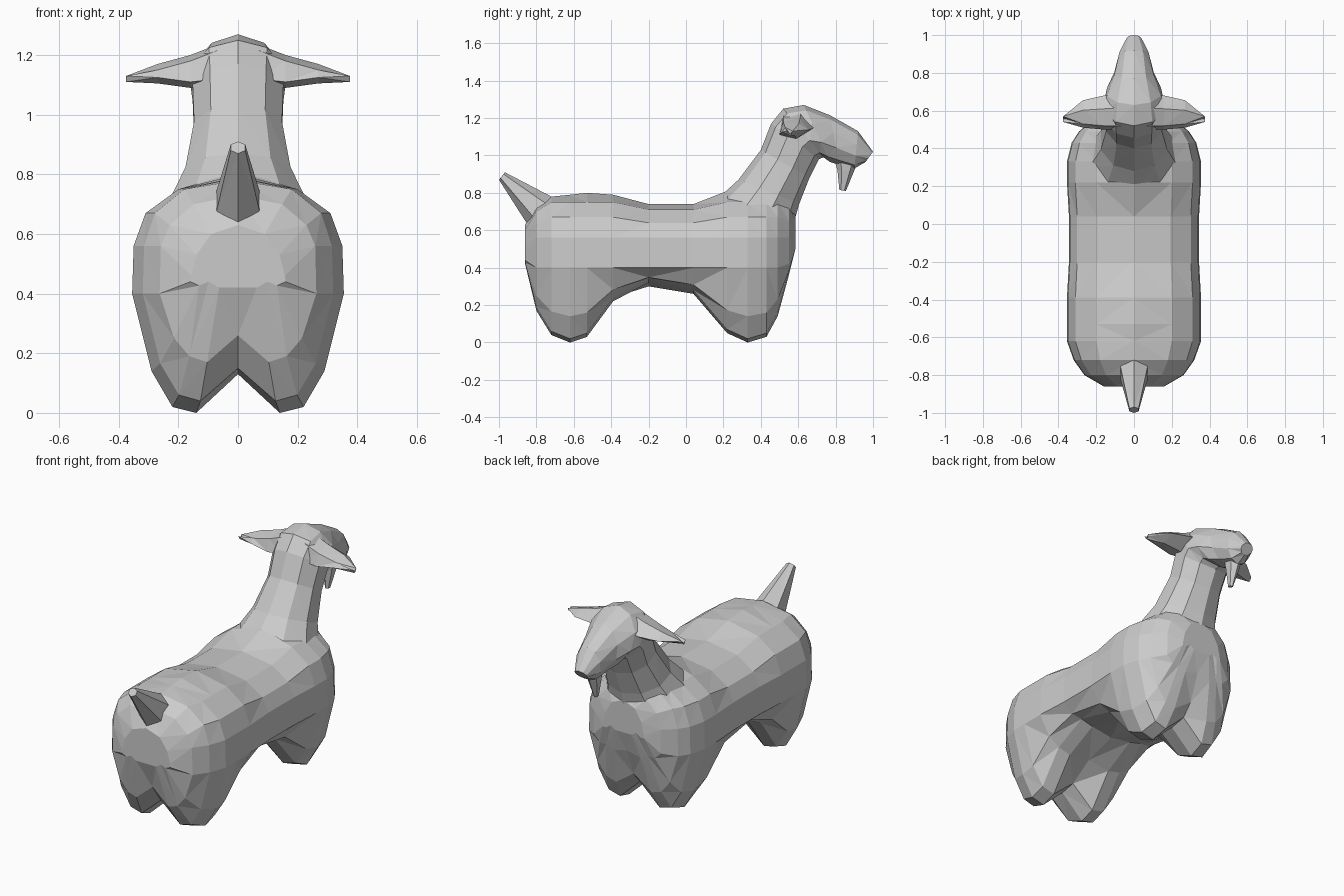
import bpy, bmesh
from mathutils import Vector
from math import cos, sin, pi

if "Cube" in bpy.data.objects:
    bpy.data.objects.remove(bpy.data.objects["Cube"])

wool = bpy.data.materials.new("light grey")
wool.diffuse_color = (0.6, 0.6, 0.6, 1)
wool.use_nodes = True
wool.node_tree.nodes["Principled BSDF"].inputs["Base Color"].default_value = wool.diffuse_color


def loft(name, rings):
    """Skin a list of equal-length point rings into a closed faceted solid."""
    bm = bmesh.new()
    vs = [[bm.verts.new(p) for p in r] for r in rings]
    n = len(rings[0])
    for a, b in zip(vs, vs[1:]):
        for i in range(n):
            j = (i + 1) % n
            bm.faces.new((a[i], a[j], b[j], b[i]))
    bm.faces.new(vs[0])
    bm.faces.new(vs[-1])
    bmesh.ops.triangulate(bm, faces=bm.faces[:])
    bmesh.ops.recalc_face_normals(bm, faces=bm.faces[:])
    me = bpy.data.meshes.new(name)
    bm.to_mesh(me)
    bm.free()
    me.materials.append(wool)
    ob = bpy.data.objects.new(name, me)
    bpy.context.collection.objects.link(ob)
    return ob


def oval(back, front, w, n=10, x=0):
    """Ring through two side-view points (y, z) with half width w."""
    b, f = Vector((x, *back)), Vector((x, *front))
    c, h = (b + f) / 2, (b - f) / 2
    return [c + h * cos(2 * pi * i / n) + Vector((w * sin(2 * pi * i / n), 0, 0))
            for i in range(n)]


def body_ring(y, s, top, leg, mid):
    """Cross-section with two leg lobes below and a rounded back."""
    z5 = min(0.56, top - 0.17)
    z4 = min(max(0.40, leg + 0.06), z5 - 0.02)
    half = [(0.14, leg), (0.22, leg + 0.02), (0.29, leg + (z4 - leg) * 0.35),
            (0.355, z4), (0.35, z5), (0.31, min(0.67, top - 0.1)),
            (0.2, min(0.75, top - 0.03))]
    right = [(x * s, y, z) for x, z in half]
    left = [(-x, yy, z) for x, yy, z in reversed(right)]
    return [(0, y, mid)] + right + [(0, y, top)] + left


# body with four stubby legs: y, width, back height, leg bottom, middle bottom
body = loft("body", [body_ring(*r) for r in (
    (-0.86, 0.45, 0.63, 0.42, 0.42), (-0.80, 0.74, 0.73, 0.17, 0.26),
    (-0.72, 0.90, 0.78, 0.04, 0.15), (-0.62, 1.00, 0.79, 0.00, 0.13),
    (-0.53, 1.00, 0.80, 0.03, 0.15), (-0.39, 1.00, 0.79, 0.22, 0.24),
    (-0.20, 0.97, 0.74, 0.32, 0.30), (0.04, 0.97, 0.74, 0.26, 0.27),
    (0.22, 1.00, 0.81, 0.05, 0.16), (0.33, 1.00, 0.84, 0.00, 0.13),
    (0.43, 0.93, 0.83, 0.03, 0.15), (0.49, 0.82, 0.80, 0.14, 0.22),
    (0.55, 0.62, 0.75, 0.36, 0.38), (0.585, 0.38, 0.69, 0.50, 0.50))])

# neck and head
head = loft("neck_and_head", [oval(*r) for r in (
    ((0.16, 0.76), (0.56, 0.58), 0.25), ((0.28, 0.87), (0.605, 0.74), 0.185),
    ((0.40, 1.03), (0.66, 0.88), 0.155), ((0.455, 1.17), (0.71, 0.98), 0.16),
    ((0.52, 1.25), (0.735, 0.99), 0.165), ((0.63, 1.27), (0.77, 0.965), 0.15),
    ((0.77, 1.215), (0.82, 0.95), 0.11), ((0.92, 1.13), (0.90, 0.93), 0.08),
    ((1.0, 1.02), (0.96, 0.965), 0.04))])

# beard
beard = loft("beard", [oval((0.79, 0.99), (0.93, 0.99), 0.045, 6),
                       oval((0.81, 0.92), (0.90, 0.92), 0.035, 6),
                       oval((0.82, 0.815), (0.855, 0.81), 0.012, 6)])

# tail
tail = loft("tail", [oval((-0.66, 0.72), (-0.79, 0.57), 0.085, 6),
                     oval((-0.71, 0.775), (-0.85, 0.635), 0.085, 6),
                     oval((-0.968, 0.91), (-1.0, 0.87), 0.028, 6)])


def ear_ring(x, y0, y1, z0, z1):
    ym = (y0 + y1) / 2
    return [(x, y0, z0 + 0.02), (x, ym, z0), (x, y1, (z0 + z1) / 2),
            (x, ym + 0.02, z1), (x, y0 + 0.02, z1 - 0.02)]


# ears, mirrored left and right
ears = []
for side, name in ((1, "right_ear"), (-1, "left_ear")):
    rings = [ear_ring(0.07, 0.50, 0.69, 1.10, 1.235),
             ear_ring(0.16, 0.50, 0.68, 1.09, 1.20),
             ear_ring(0.27, 0.51, 0.655, 1.105, 1.17),
             ear_ring(0.375, 0.54, 0.56, 1.11, 1.13)]
    ears.append(loft(name, [[(side * x, y, z) for x, y, z in r] for r in rings]))

# merge every part into one skin
for part in [head, beard, tail] + ears:
    m = body.modifiers.new("merge", 'BOOLEAN')
    m.operation, m.solver, m.object = 'UNION', 'EXACT', part
bpy.context.view_layer.update()
merged = bpy.data.meshes.new_from_object(
    body.evaluated_get(bpy.context.evaluated_depsgraph_get()))
body.modifiers.clear()
body.data = merged
body.name = "animal_body"
merged.materials.clear()
merged.materials.append(wool)
for p in merged.polygons:
    p.material_index = 0
    p.use_smooth = False
for part in [head, beard, tail] + ears:
    bpy.data.objects.remove(part)
